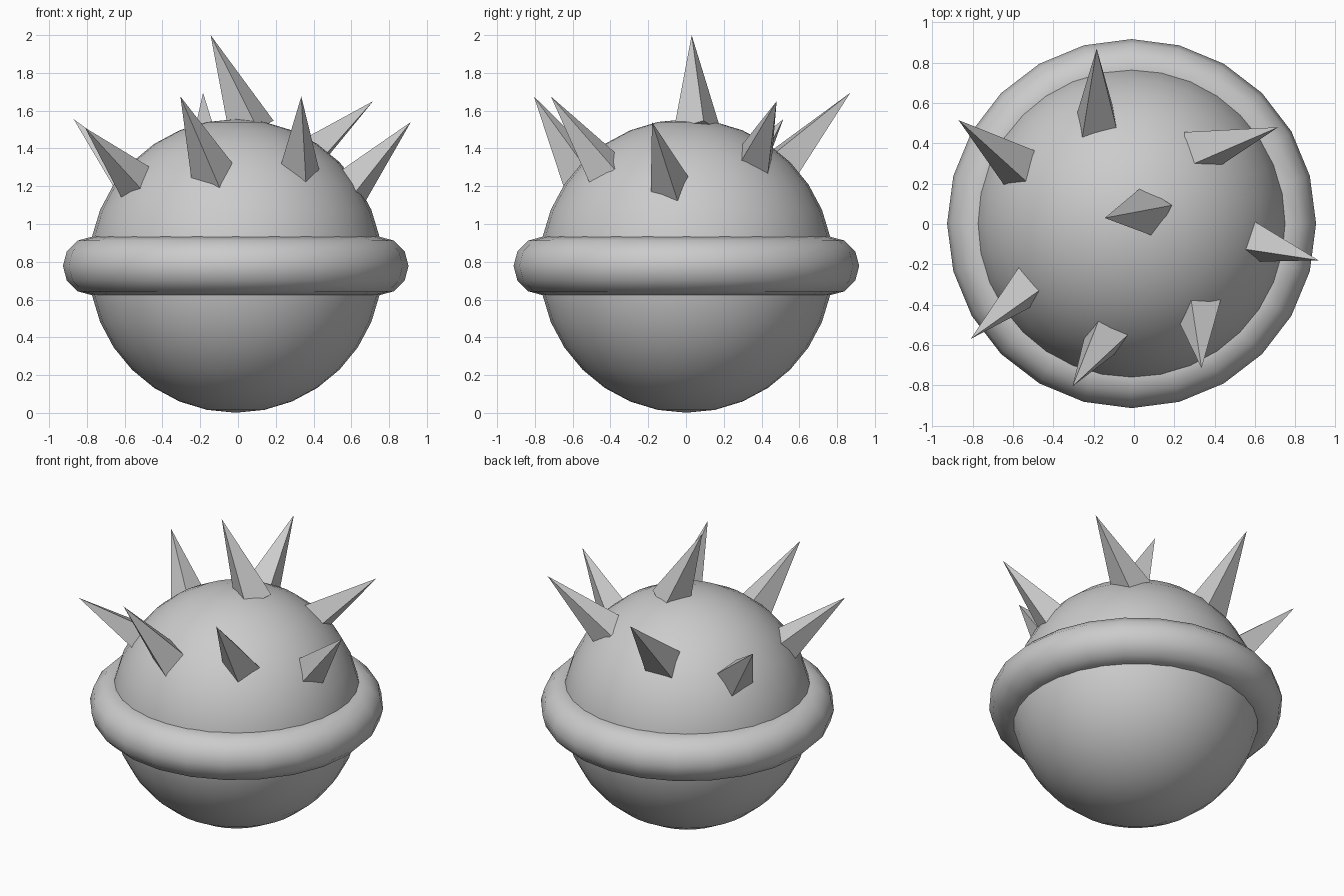
import bpy
import bmesh
from mathutils import Vector, Matrix

if "Cube" in bpy.data.objects:
    bpy.data.objects.remove(bpy.data.objects["Cube"])

CENTER = Vector((-0.012, 0.002, 0.778))
RADIUS = 0.777


def smooth(name):
    obj = bpy.context.object
    obj.name = name
    bpy.ops.object.shade_smooth()


# Round body
bpy.ops.mesh.primitive_uv_sphere_add(segments=32, ring_count=16, radius=RADIUS, location=CENTER)
smooth("body")

# Thick rim around the equator
bpy.ops.mesh.primitive_torus_add(major_segments=24, minor_segments=12, major_radius=0.76,
                                 minor_radius=0.155, location=CENTER)
smooth("rim")


def spike(name, tip, xy, corner):
    """Four-sided spike from a point on the body (xy) to tip, one base edge aimed at corner."""
    tip, corner = Vector(tip), Vector(corner)
    dx, dy = xy[0] - CENTER.x, xy[1] - CENTER.y
    root = Vector((xy[0], xy[1], CENTER.z + (RADIUS ** 2 - dx * dx - dy * dy) ** 0.5))
    axis = (tip - root).normalized()
    length = (tip - root).length + 0.06
    side = corner - tip
    side = (side - side.dot(axis) * axis).normalized()
    other = axis.cross(side)
    r = 0.235 * length
    base = tip - axis * length
    bm = bmesh.new()
    ring = [bm.verts.new(base + d * r) for d in (side, other, -side, -other)]
    top = bm.verts.new(tip)
    bm.faces.new(ring[::-1])
    for i in range(4):
        bm.faces.new((ring[i], ring[(i + 1) % 4], top))
    mesh = bpy.data.meshes.new(name)
    bm.to_mesh(mesh)
    bm.free()
    bpy.context.collection.objects.link(bpy.data.objects.new(name, mesh))


# Crown spike, then the ring of seven spikes: tip, root xy, base corner
spike("spike_top", (-0.145, 0.03, 2.0), (0.05, 0.058), (0.18, 0.09, 1.53))
spikes = [
    ((-0.305, -0.805, 1.675), (-0.145, -0.565), (-0.045, -0.555, 1.325)),
    ((0.335, -0.715, 1.675), (0.32, -0.45), (0.235, -0.49, 1.315)),
    ((0.915, -0.18, 1.54), (0.62, -0.09), (0.67, -0.05, 1.135)),
    ((0.715, 0.48, 1.65), (0.36, 0.37), (0.44, 0.29, 1.335)),
    ((-0.185, 0.87, 1.695), (-0.18, 0.525), (-0.255, 0.435, 1.375)),
    ((-0.87, 0.515, 1.555), (-0.575, 0.29), (-0.5, 0.36, 1.26)),
    ((-0.81, -0.57, 1.51), (-0.55, -0.325), (-0.475, -0.335, 1.31)),
]
for i, s in enumerate(spikes):
    spike(f"spike_{i + 1}", *s)
